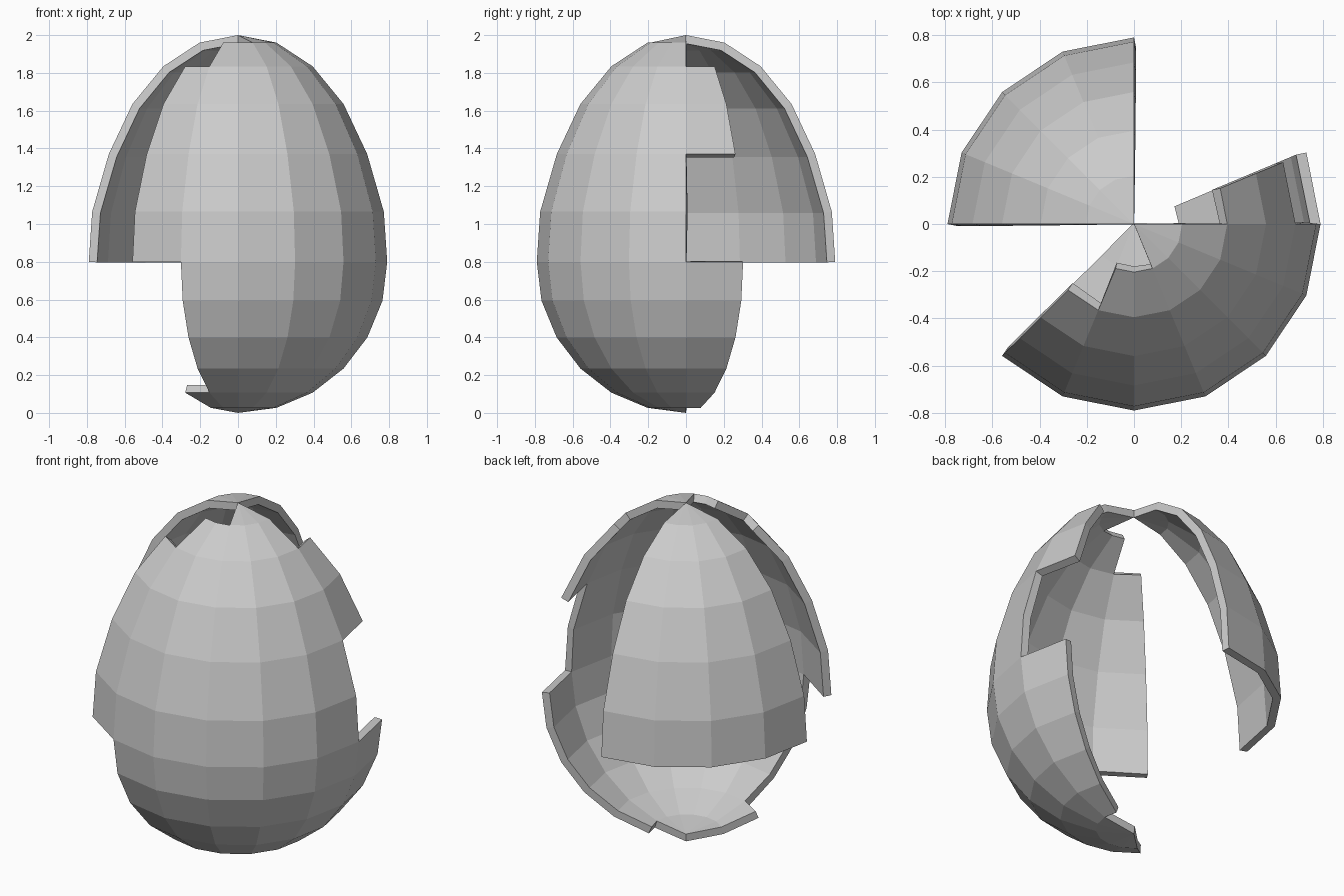
import bpy, bmesh
from math import cos, sin, pi

if "Cube" in bpy.data.objects:
    bpy.data.objects.remove(bpy.data.objects["Cube"])

SEGS = 16
# egg profile (radius, z), bottom pole to top pole
PROFILE = [(0, 0), (0.204, 0.027), (0.395, 0.107), (0.559, 0.235), (0.685, 0.4),
           (0.765, 0.594), (0.79, 0.8), (0.772, 1.065), (0.684, 1.37),
           (0.559, 1.635), (0.395, 1.835), (0.204, 1.96), (0, 2.0)]
BANDS = len(PROFILE) - 1

# bands kept in each wedge (wedge 0 starts at +x, counterclockwise from above)
keep = {s: set(range(BANDS)) for s in range(11, 16)}   # intact front right
for s in range(4, 8):                                  # back left upper quarter
    keep[s] = set(range(6, BANDS))
keep[0] = {1, 2, 3, 4, 5, 8, 9}                        # jagged right edge
keep[10] = {0, 1, 6, 7, 8, 9}                          # jagged left edge
for s in (11, 12):                                     # hole beside the tip
    keep[s].discard(BANDS - 1)

# broken shell surface
bm = bmesh.new()
rings = []
for r, z in PROFILE:
    if r == 0:
        rings.append([bm.verts.new((0, 0, z))] * SEGS)
    else:
        rings.append([bm.verts.new((r * cos(2 * pi * k / SEGS), r * sin(2 * pi * k / SEGS), z))
                      for k in range(SEGS)])
for s, bands in keep.items():
    n = (s + 1) % SEGS
    for b in sorted(bands):
        corners = [rings[b][s], rings[b][n], rings[b + 1][n], rings[b + 1][s]]
        bm.faces.new(list(dict.fromkeys(corners)))
bmesh.ops.delete(bm, geom=[v for v in bm.verts if not v.link_faces], context='VERTS')

mesh = bpy.data.meshes.new("eggshell")
bm.to_mesh(mesh)
bm.free()
shell = bpy.data.objects.new("eggshell", mesh)
bpy.context.collection.objects.link(shell)

# shell thickness, inward
solid = shell.modifiers.new("thickness", 'SOLIDIFY')
solid.thickness = 0.045
solid.offset = -1
